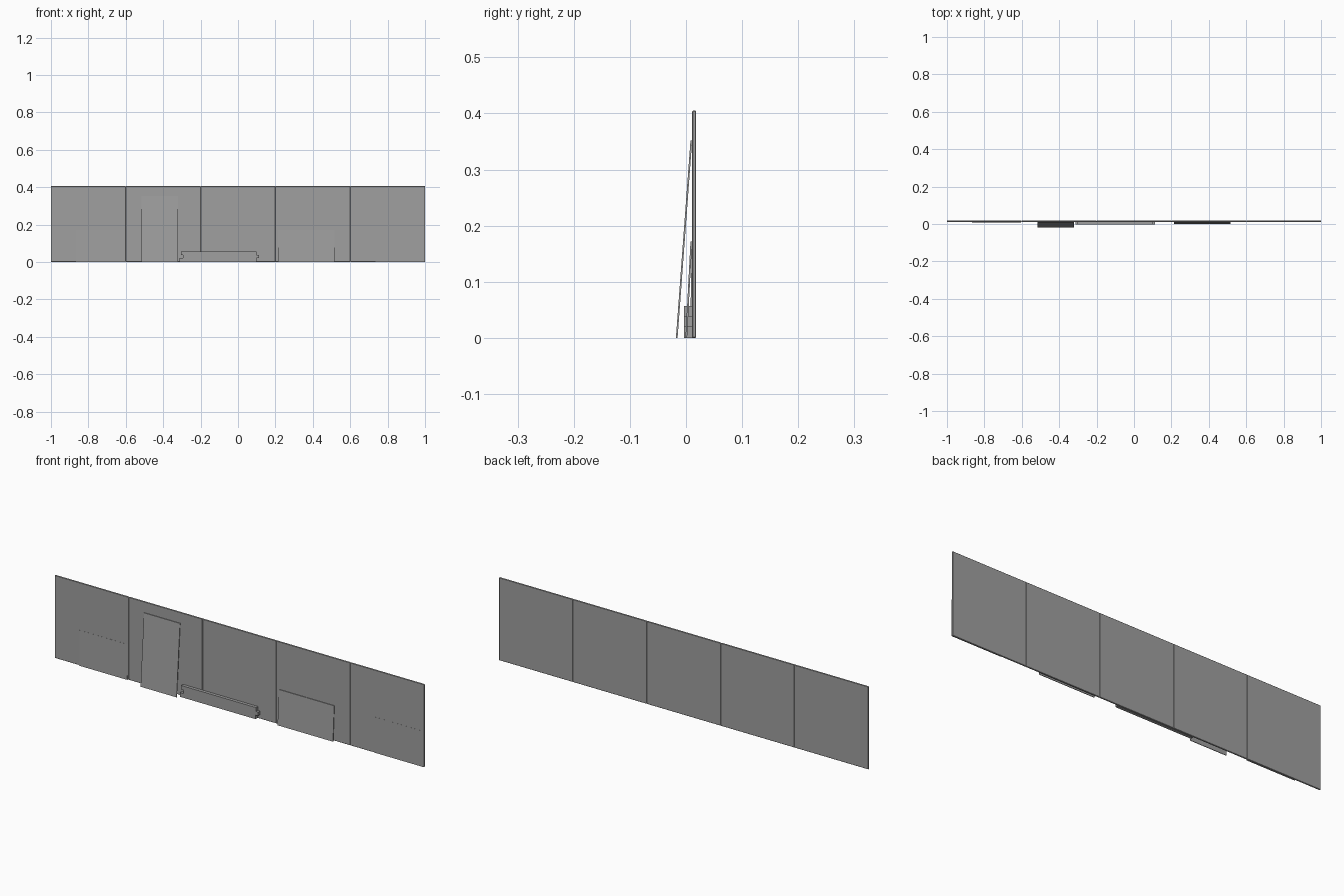
import bpy
import bmesh
from mathutils import Vector

cube = bpy.data.objects.get("Cube")
if cube:
    bpy.data.objects.remove(cube, do_unlink=True)

grey = bpy.data.materials.new("plain grey")
grey.use_nodes = True
colour = (0.35, 0.35, 0.35, 1)
grey.diffuse_color = colour
grey.node_tree.nodes["Principled BSDF"].inputs["Base Color"].default_value = colour

WALL_FRONT, WALL_BACK, HEIGHT = 0.011, 0.018, 0.405


def extrude_profile(name, points, offset):
    """Closed prism: a flat outline pushed along an offset vector."""
    bm = bmesh.new()
    face = bm.faces.new([bm.verts.new(p) for p in points])
    result = bmesh.ops.extrude_face_region(bm, geom=[face])
    moved = [v for v in result["geom"] if isinstance(v, bmesh.types.BMVert)]
    bmesh.ops.translate(bm, verts=moved, vec=Vector(offset))
    bmesh.ops.recalc_face_normals(bm, faces=bm.faces)
    mesh = bpy.data.meshes.new(name)
    bm.to_mesh(mesh)
    bm.free()
    mesh.materials.append(grey)
    obj = bpy.data.objects.new(name, mesh)
    bpy.context.collection.objects.link(obj)
    return obj


def sheet(name, x0, x1, height, foot_y, head_y, thick):
    """Upright or leaning sheet, drawn as its side profile."""
    side = [(x0, foot_y, 0), (x0, foot_y + thick, 0),
            (x0, head_y + thick, height), (x0, head_y, height)]
    return extrude_profile(name, side, (x1 - x0, 0, 0))


# Wall of five chamfered panels
for i in range(5):
    x = -1 + 0.4 * i
    panel = sheet(f"wall_panel_{i + 1}", x, x + 0.4, HEIGHT,
                  WALL_FRONT, WALL_FRONT, WALL_BACK - WALL_FRONT)
    chamfer = panel.modifiers.new("chamfer", "BEVEL")
    chamfer.width = 0.0015
    chamfer.segments = 1

# Sheets leaning on the wall
sheet("tall_leaning_sheet", -0.515, -0.32, 0.352, -0.018, 0.008, 0.003)
sheet("low_leaning_sheet", 0.215, 0.515, 0.172, -0.001, 0.008, 0.003)
sheet("left_offcut", -0.865, -0.605, 0.172, 0.007, 0.0105, 0.003)

# Offcut set flush into the end panel
sheet("right_offcut", 0.735, 0.999, 0.175, 0.0106, 0.0106, 0.003)

# Plank with a groove at one end and a tongue at the other
outline = [(-0.312, 0), (0.098, 0), (0.098, 0.02), (0.112, 0.02),
           (0.112, 0.038), (0.1, 0.038), (0.1, 0.057), (-0.305, 0.057),
           (-0.305, 0.038), (-0.293, 0.038), (-0.293, 0.02), (-0.312, 0.02)]
extrude_profile("grooved_plank", [(x, -0.004, z) for x, z in outline],
                (0, WALL_FRONT + 0.004, 0))
